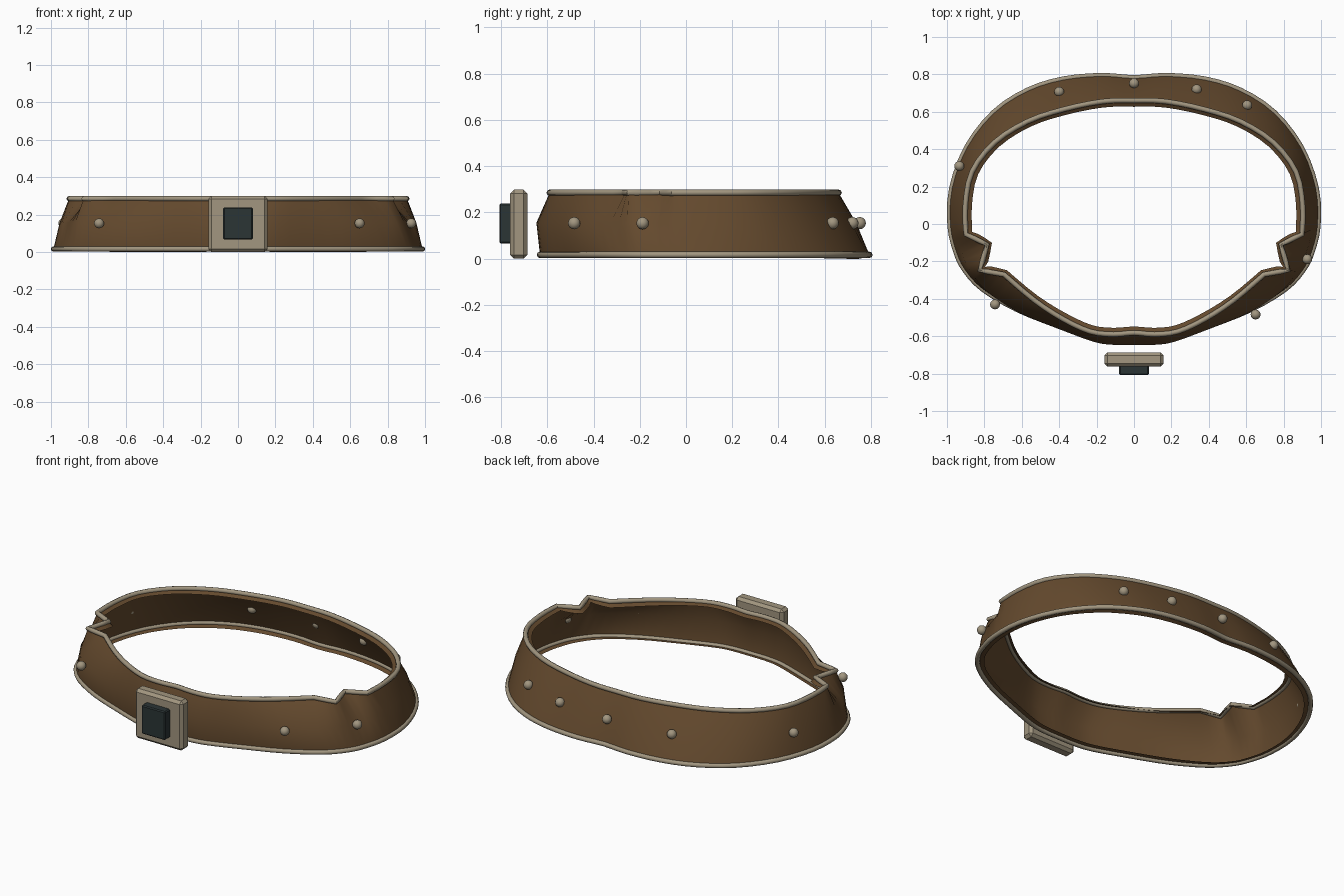
import bpy, bmesh, math
from mathutils import Vector

if "Cube" in bpy.data.objects:
    bpy.data.objects.remove(bpy.data.objects["Cube"])


def material(name, rgb):
    m = bpy.data.materials.new(name)
    m.diffuse_color = (*rgb, 1)
    m.use_nodes = True
    m.node_tree.nodes["Principled BSDF"].inputs["Base Color"].default_value = m.diffuse_color
    return m


LEATHER = material("brown leather", (0.128, 0.068, 0.027))
METAL = material("dull metal", (0.36, 0.305, 0.215))
STONE = material("dark stone", (0.024, 0.035, 0.036))

# Half outlines from back centre, round the right side, to front centre
BOTTOM = [(0, .782), (.17, .794), (.38, .775), (.57, .715), (.75, .597), (.895, .41),
          (.975, .19), (.984, -.01), (.952, -.15), (.906, -.245), (.81, -.348),
          (.63, -.455), (.42, -.54), (.22, -.612), (.11, -.63), (0, -.632)]
MIDDLE = [(0, .732), (.17, .735), (.38, .702), (.575, .638), (.76, .515), (.888, .35),
          (.948, .16), (.95, -.03), (.92, -.155), (.872, -.255), (.785, -.362),
          (.62, -.471), (.41, -.558), (.215, -.63), (.11, -.646), (0, -.647)]
TOP = [(0, .66), (.17, .655), (.38, .612), (.57, .548), (.745, .437), (.866, .28),
       (.902, .1), (.899, -.055), (.785, -.11), (.825, -.248), (.695, -.27),
       (.53, -.41), (.38, -.508), (.235, -.575), (.11, -.59), (0, -.582)]
NOTCH = (7, 8, 9)      # straight segments of the top edge
STEPS = 3


def full_loop(half, z, straight=()):
    """Smooth the half outline, then mirror it into a closed loop."""
    pts = [Vector((x, y, z)) for x, y in half]
    n = len(pts)
    flip = Vector((-1, 1, 1))
    out = []
    for i in range(n - 1):
        a, b = pts[i], pts[i + 1]
        before = pts[i - 1] if i else pts[1] * flip
        after = pts[i + 2] if i + 2 < n else pts[n - 2] * flip
        if i - 1 in straight:
            before = a
        if i + 1 in straight:
            after = b
        for s in range(STEPS):
            t = s / STEPS
            if i in straight:
                out.append(a.lerp(b, t))
            else:
                out.append(0.5 * (2 * a + (b - before) * t
                                  + (2 * before - 5 * a + 4 * b - after) * t * t
                                  + (3 * a - before - 3 * b + after) * t ** 3))
    out.append(pts[-1])
    return out + [p * flip for p in reversed(out[1:-1])]


def activate(ob):
    bpy.ops.object.select_all(action='DESELECT')
    ob.select_set(True)
    bpy.context.view_layer.objects.active = ob


def finish(ob, mat, angle=None):
    ob.data.materials.append(mat)
    if angle:
        activate(ob)
        bpy.ops.object.shade_smooth_by_angle(angle=math.radians(angle))


# Leather band: a thin wall of three stacked loops with lips folded inward
loops = [full_loop(BOTTOM, .016), full_loop(MIDDLE, .155), full_loop(TOP, .285, NOTCH)]
count = len(loops[0])
mesh = bpy.data.meshes.new("band")
faces = [(r * count + i, (r + 1) * count + i,
          (r + 1) * count + (i + 1) % count, r * count + (i + 1) % count)
         for r in range(2) for i in range(count)]
mesh.from_pydata([p for lp in loops for p in lp], [], faces)
band = bpy.data.objects.new("band", mesh)
bpy.context.collection.objects.link(band)
lips = band.modifiers.new("lips", 'SOLIDIFY')
lips.thickness = .038
lips.offset = -1
lips.use_rim_only = True
activate(band)
bpy.ops.object.modifier_apply(modifier=lips.name)
finish(band, LEATHER, 58)


# Metal piping along both edges
def piping(name, loop):
    cu = bpy.data.curves.new(name, 'CURVE')
    cu.dimensions = '3D'
    cu.bevel_depth = .0138
    cu.bevel_resolution = 2
    sp = cu.splines.new('POLY')
    sp.points.add(len(loop) - 1)
    for p, co in zip(sp.points, loop):
        p.co = (*co, 1)
    sp.use_cyclic_u = True
    ob = bpy.data.objects.new(name, cu)
    bpy.context.collection.objects.link(ob)
    activate(ob)
    bpy.ops.object.convert(target='MESH')
    finish(bpy.context.object, METAL, 50)


piping("bottom_piping", loops[0])
piping("top_piping", loops[2])

# Round studs
for i, (x, y) in enumerate([(-.40, .707), (0, .752), (.335, .72), (.605, .635),
                            (-.934, .31), (.926, -.188), (-.743, -.43), (.65, -.484)]):
    bpy.ops.mesh.primitive_uv_sphere_add(segments=16, ring_count=10, radius=.0265,
                                         location=(x, y, .153))
    bpy.context.object.name = f"stud_{i + 1}"
    finish(bpy.context.object, METAL, 60)


# Buckle plate and its square stone
def block(name, size, loc, mat, bevel):
    bpy.ops.mesh.primitive_cube_add(size=1, location=loc)
    ob = bpy.context.object
    ob.name = name
    ob.scale = size
    bpy.ops.object.transform_apply(location=False, rotation=False, scale=True)
    b = ob.modifiers.new("chamfer", 'BEVEL')
    b.width = bevel
    b.segments = 1
    finish(ob, mat)


block("buckle_plate", (.318, .074, .298), (0, -.724, .149), METAL, .016)
block("buckle_stone", (.158, .06, .172), (0, -.778, .152), STONE, .006)
